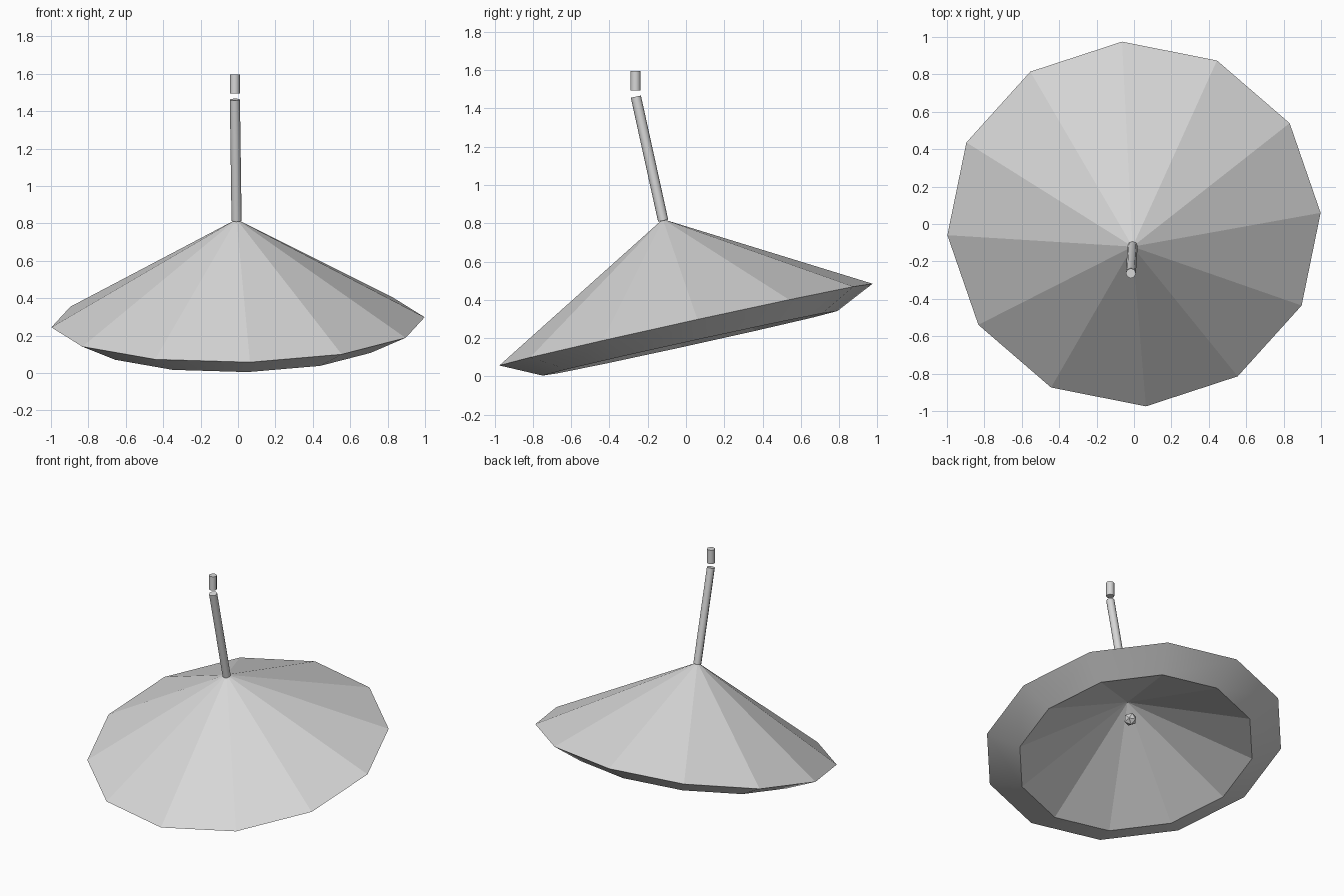
import bpy, bmesh, math
from mathutils import Matrix, Vector

if "Cube" in bpy.data.objects:
    bpy.data.objects.remove(bpy.data.objects["Cube"], do_unlink=True)

grey = bpy.data.materials.new("light grey")
grey.use_nodes = True
colour = (0.68, 0.68, 0.68, 1)
grey.diffuse_color = colour
grey.node_tree.nodes["Principled BSDF"].inputs["Base Color"].default_value = colour

# Frame of the tilted shade: origin at the rim centre, z along the stem
tilt = (Matrix.Translation((0, 0, 0.271))
        @ Matrix.Rotation(math.radians(-0.8), 4, 'Y')
        @ Matrix.Rotation(math.radians(12.4), 4, 'X'))
APEX, STEM = 0.564, 0.663


def add_object(name, bm, matrix):
    mesh = bpy.data.meshes.new(name)
    bmesh.ops.recalc_face_normals(bm, faces=bm.faces)
    bm.to_mesh(mesh)
    bm.free()
    mesh.materials.append(grey)
    obj = bpy.data.objects.new(name, mesh)
    obj.matrix_world = matrix
    bpy.context.collection.objects.link(obj)
    return obj


def add_rod(name, radius, length, matrix):
    bm = bmesh.new()
    bmesh.ops.create_cone(bm, cap_ends=True, segments=8, radius1=radius,
                          radius2=radius, depth=length,
                          matrix=Matrix.Translation((0, 0, length / 2)))
    for face in bm.faces:
        face.smooth = len(face.verts) == 4
    for edge in bm.edges:
        edge.smooth = all(f.smooth for f in edge.link_faces)
    return add_object(name, bm, matrix)


# Shade: outer cone, smooth inward rim band, inner cone
SIDES = 12
bm = bmesh.new()


def ring(radius, height):
    angles = [math.radians(3.5) + math.tau * i / SIDES for i in range(SIDES)]
    return [bm.verts.new((radius * math.cos(a), radius * math.sin(a), height))
            for a in angles]


outer, lower = ring(1.0, 0), ring(0.79, -0.1)
top = bm.verts.new((0, 0, APEX))
inner_top = bm.verts.new((0, 0, 0.337))
for i in range(SIDES):
    j = (i + 1) % SIDES
    bm.faces.new((outer[i], outer[j], top))
    band = bm.faces.new((lower[i], lower[j], outer[j], outer[i]))
    band.smooth = True
    bm.faces.new((lower[j], lower[i], inner_top))
for edge in bm.edges:
    edge.smooth = all(f.smooth for f in edge.link_faces)
add_object("lamp_shade", bm, tilt)

# Tilted stem and the upright ceiling mount above it
add_rod("stem", 0.027, STEM, tilt @ Matrix.Translation((0, 0, APEX - 0.008)))
stem_top = tilt @ Vector((0, 0, APEX + STEM))
add_rod("ceiling_mount", 0.027, 0.1,
        Matrix.Translation((stem_top.x, stem_top.y, 1.495)))

# Small faceted bulb under the shade
bm = bmesh.new()
bmesh.ops.create_icosphere(bm, subdivisions=1, radius=0.045)
add_object("bulb", bm, tilt @ Matrix.Translation((0, 0, 0.19)))
